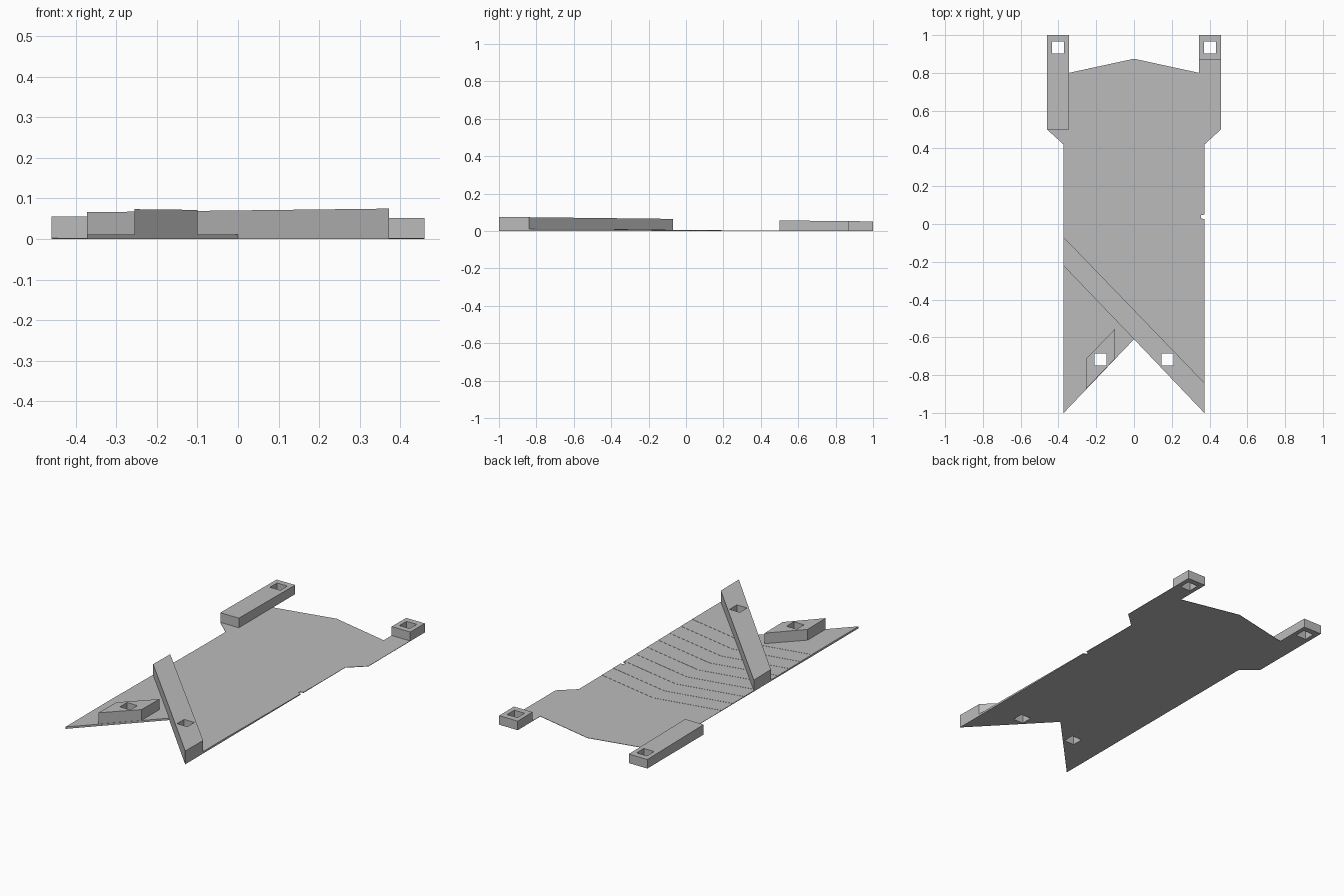
import bpy
import bmesh

old = bpy.data.objects.get("Cube")
if old:
    bpy.data.objects.remove(old, do_unlink=True)

grey = bpy.data.materials.new("plain_grey")
grey.use_nodes = True
colour = (0.5, 0.5, 0.5, 1)
grey.diffuse_color = colour
grey.node_tree.nodes["Principled BSDF"].inputs["Base Color"].default_value = colour


def prism(name, outline, bottom, top):
    """Upright prism; top is a height or a function of y."""
    height = top if callable(top) else lambda y: top
    bm = bmesh.new()
    low = [bm.verts.new((x, y, bottom)) for x, y in outline]
    high = [bm.verts.new((x, y, height(y))) for x, y in outline]
    bm.faces.new(low)
    bm.faces.new(high)
    for i in range(len(outline)):
        j = (i + 1) % len(outline)
        bm.faces.new((low[i], low[j], high[j], high[i]))
    bmesh.ops.recalc_face_normals(bm, faces=bm.faces)
    mesh = bpy.data.meshes.new(name)
    bm.to_mesh(mesh)
    bm.free()
    mesh.materials.append(grey)
    obj = bpy.data.objects.new(name, mesh)
    bpy.context.collection.objects.link(obj)
    return obj


def box(x0, x1, y0, y1):
    return [(x0, y0), (x1, y0), (x1, y1), (x0, y1)]


def cut(obj, cutter):
    mod = obj.modifiers.new("cut", 'BOOLEAN')
    mod.operation = 'DIFFERENCE'
    mod.solver = 'EXACT'
    mod.object = cutter
    bpy.context.view_layer.objects.active = obj
    bpy.ops.object.modifier_apply(modifier=mod.name)


W = 0.372        # half width of the body
S = 0.46         # half width across the shoulders
NOTCH = -0.61    # apex of the front notch
BASE, STEP = 0.002, 0.001

# Thin base plate, mirrored outline
half = [(W, -1), (W, 0.42), (S, 0.5), (S, 1), (0.345, 1), (0.345, 0.8)]
outline = [(0, NOTCH)] + half + [(0, 0.875)] + [(-x, y) for x, y in reversed(half)]
plates = [prism("base_plate", outline, 0, BASE)]

# Chevron layers thickening towards the front
for i in range(9):
    edge = 0.215 - 0.1 * i
    layer = [(0, NOTCH), (W, -1), (W, edge), (0, edge + 0.075), (-W, edge), (-W, -1)]
    z = BASE + STEP * i
    plates.append(prism(f"chevron_layer_{i + 1}", layer, z, z + STEP))


# Raised blocks with gently falling tops
def bar_top(y):
    return 0.0635 - 0.0115 * y


def post_top(y):
    return 0.061 - 0.01 * y


diagonal_bar = prism("diagonal_bar", [(-W, -0.07), (-W, -0.222), (0, NOTCH), (W, -1), (W, -0.84)],
                     BASE / 2, bar_top)
short_block = prism("short_block", [(-0.255, -0.874), (-0.1, -0.713), (-0.1, -0.555), (-0.255, -0.715)],
                    BASE / 2, bar_top)
long_post = prism("long_post", box(-S, -0.345, 0.5, 1), BASE / 2, post_top)
small_post = prism("small_post", box(0.345, S, 0.87, 1), BASE / 2, post_top)

# Square through holes
holes = [(-0.402, 0.935, [plates[0], long_post]),
         (0.402, 0.935, [plates[0], small_post]),
         (-0.177, -0.717, plates + [short_block]),
         (0.177, -0.717, plates + [diagonal_bar])]
r = 0.032
for x, y, targets in holes:
    cutter = prism("hole_cutter", box(x - r, x + r, y - r, y + r), -0.1, 0.2)
    cutter.hide_render = True
    for obj in targets:
        cut(obj, cutter)
    bpy.data.objects.remove(cutter, do_unlink=True)

# Small nick in the side edge
nick = prism("nick_cutter", [(0.354, 0.03), (0.4, 0.018), (0.4, 0.055), (0.354, 0.046)], -0.1, 0.2)
nick.hide_render = True
for obj in plates[:4]:
    cut(obj, nick)
bpy.data.objects.remove(nick, do_unlink=True)
